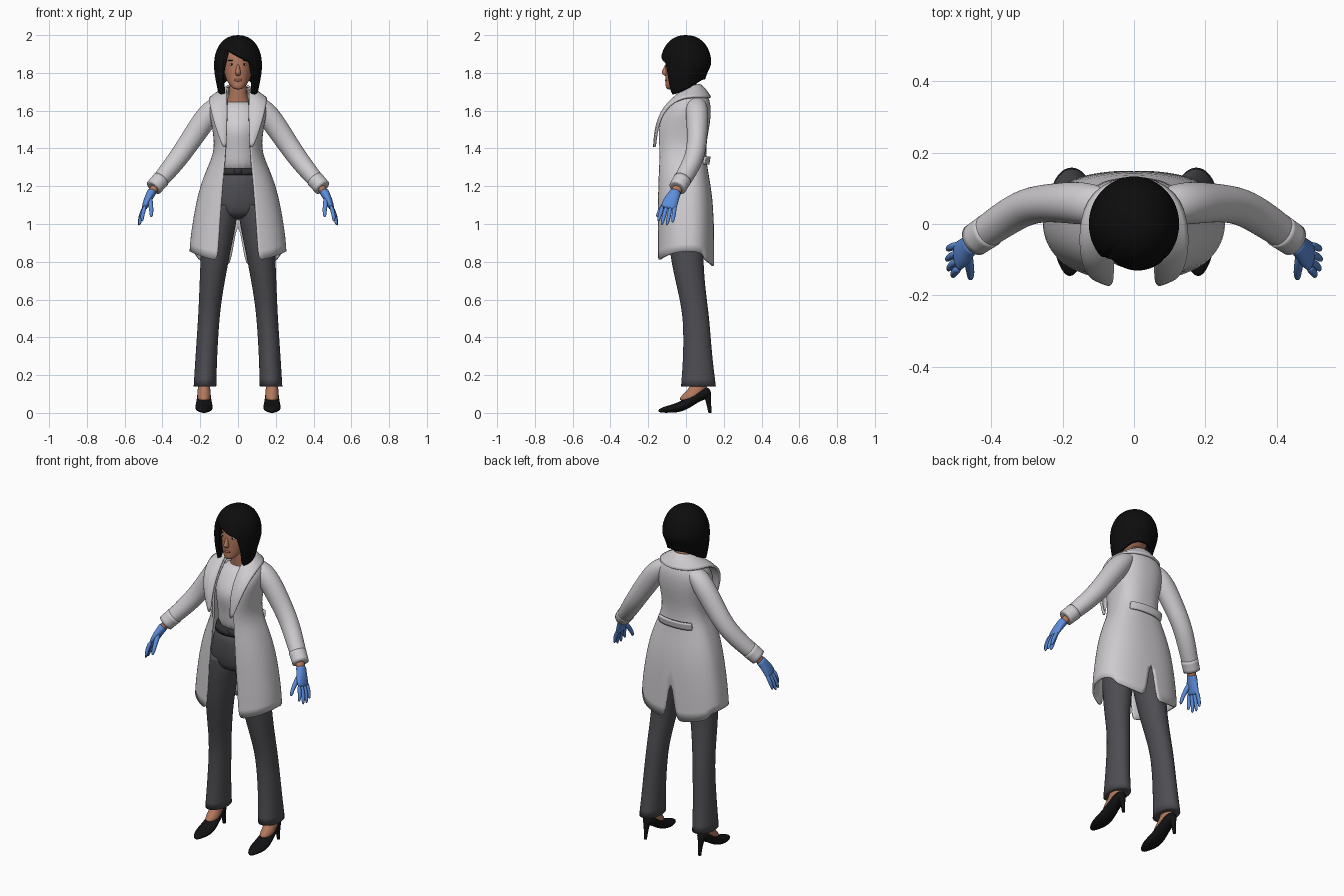
import bpy, bmesh, math
from mathutils import Vector

if "Cube" in bpy.data.objects:
    bpy.data.objects.remove(bpy.data.objects["Cube"])


def material(name, *rgb):
    m = bpy.data.materials.new(name)
    m.use_nodes = True
    m.diffuse_color = (*rgb, 1)
    m.node_tree.nodes["Principled BSDF"].inputs["Base Color"].default_value = (*rgb, 1)
    return m


COAT = material("coat_white", .62, .6, .62)
SHIRT = material("shirt_white", .64, .62, .64)
CLOTH = material("charcoal_cloth", .075, .075, .085)
BELT = material("belt_grey", .03, .03, .033)
SKIN = material("brown_skin", .46, .19, .11)
LIPS = material("lip_red", .34, .11, .08)
HAIR = material("black_hair", .004, .004, .004)
SHOE = material("black_leather", .006, .006, .007)
GLOVE = material("blue_glove", .11, .27, .72)
EYE = material("eye_white", .7, .7, .7)


def finish(name, bm, mat, sub=0, thick=0, offset=0, mirror=False):
    bmesh.ops.remove_doubles(bm, verts=bm.verts, dist=1e-5)
    bmesh.ops.recalc_face_normals(bm, faces=bm.faces)
    me = bpy.data.meshes.new(name)
    bm.to_mesh(me)
    bm.free()
    me.materials.append(mat)
    me.shade_smooth()
    ob = bpy.data.objects.new(name, me)
    bpy.context.collection.objects.link(ob)
    if mirror:
        ob.modifiers.new("Mirror", "MIRROR")
    if sub:
        s = ob.modifiers.new("Smooth", "SUBSURF")
        s.levels = s.render_levels = sub
    if thick:
        t = ob.modifiers.new("Thickness", "SOLIDIFY")
        t.thickness, t.offset = thick, offset
    return ob


def grid(name, rows, mat, ring=False, cap=False, crisp=False, **kw):
    """Skin rows of points; ring closes each row, cap fills both ends."""
    bm = bmesh.new()
    crease = bm.edges.layers.float.new("crease_edge")
    vs = [[bm.verts.new(p) for p in r] for r in rows]
    n = len(rows[0])
    for a, b in zip(vs, vs[1:]):
        for i in range(n if ring else n - 1):
            j = (i + 1) % n
            bm.faces.new((a[i], a[j], b[j], b[i]))
    if cap:
        for end in (vs[0], vs[-1]):
            f = bm.faces.new(end)
            if crisp:
                for e in f.edges:
                    e[crease] = 1
    return finish(name, bm, mat, **kw)


def loft(name, rings, mat, follow=False, ref=(0, 1, 0), side=1, n=14, crisp=False, sub=2):
    """Tube through (x, y, z, rx, ry) rings, level or turned to follow the path."""
    pts = [Vector((side * r[0], r[1], r[2])) for r in rings]
    rows = []
    for i, r in enumerate(rings):
        t = Vector((0, 0, 1))
        if follow:
            t = (pts[min(i + 1, len(pts) - 1)] - pts[max(i - 1, 0)]).normalized()
        u = Vector(ref)
        u = (u - t * u.dot(t)).normalized()
        v = u.cross(t)
        rows.append([pts[i] + v * r[3] * math.cos(a) + u * r[4] * math.sin(a)
                     for a in (math.tau * k / n for k in range(n))])
    return grid(name, rows, mat, ring=True, cap=True, crisp=crisp, sub=sub)


def ball(name, loc, scale, mat):
    bm = bmesh.new()
    bmesh.ops.create_uvsphere(bm, u_segments=16, v_segments=10, radius=1)
    for v in bm.verts:
        v.co = Vector(c * s + l for c, s, l in zip(v.co, scale, loc))
    return finish(name, bm, mat)


def smooth(a, b, x):
    x = min(1, max(0, (x - a) / (b - a)))
    return x * x * (3 - 2 * x)


# Head, neck and face
loft("head", [(0, -.085, 1.712, .018, .016), (0, -.072, 1.725, .036, .037),
              (0, -.045, 1.75, .056, .063), (0, -.02, 1.78, .069, .09),
              (0, -.008, 1.82, .077, .102), (0, -.003, 1.86, .079, .107),
              (0, 0, 1.91, .076, .102), (0, .005, 1.96, .05, .07)], SKIN, n=20)
loft("neck", [(0, .035, 1.58, .085, .06), (0, .03, 1.635, .068, .052),
              (0, .02, 1.67, .048, .045), (0, .01, 1.78, .046, .05)], SKIN)
loft("nose", [(0, -.1, 1.85, .007, .008), (0, -.108, 1.82, .01, .014),
              (0, -.112, 1.8, .017, .021), (0, -.104, 1.783, .012, .01)], SKIN)
ball("lips", (0, -.103, 1.762), (.022, .008, .008), LIPS)
for s, tag in ((1, "left"), (-1, "right")):
    ball(tag + "_eye", (s * .033, -.094, 1.845), (.014, .007, .006), EYE)
    ball(tag + "_iris", (s * .033, -.0985, 1.845), (.005, .004, .005), HAIR)
    ball(tag + "_eyebrow", (s * .035, -.095, 1.866), (.02, .006, .003), HAIR)

# Bob hair: a dome whose lower edge drops around the face and rises at the nape
def hair_point(s, t):
    a = abs(t)
    curtain = 1.685 + .08 * smooth(.8, 2.8, a)
    edge = 1.89 - .06 * math.sin(t)
    low = edge + (curtain - edge) * smooth(.66, .84, a)
    z = 2 - (2 - low) * s ** 1.7
    if z > 1.84:
        r = (1 - ((z - 1.84) / .16) ** 2.2) ** (1 / 2.2)
    else:
        r = 1 - .14 * ((1.84 - z) / .15) ** 2
    r *= 1 - .22 * smooth(.75, 1, s) * smooth(1, 2.6, a)
    return (.127 * r * math.sin(t), -.135 * r * math.cos(t), z)


turns = [math.tau * i / 72 - math.pi for i in range(72)]
grid("bob_hair", [[hair_point(k / 16, t) for t in turns] for k in range(17)],
     HAIR, ring=True, sub=1, thick=.022, offset=-1)

# Shirt and trousers
loft("shirt", [(0, -.005, 1.26, .115, .1), (0, -.01, 1.38, .105, .097),
               (0, -.015, 1.47, .113, .116), (0, -.01, 1.53, .118, .116),
               (0, .01, 1.6, .125, .09), (0, .025, 1.655, .07, .062)], SHIRT, n=20)
loft("trouser_hips", [(0, 0, 1.285, .12, .105), (0, 0, 1.2, .15, .117),
                      (0, 0, 1.1, .17, .115), (0, .005, 1.02, .14, .095)], CLOTH, n=20)
loft("belt", [(0, -.002, 1.26, .129, .113), (0, -.002, 1.295, .123, .108)],
     BELT, n=32, crisp=True, sub=1)
ball("belt_buckle", (0, -.111, 1.278), (.022, .008, .015), BELT)

# Coat body: half shell with front opening, shaped hem and back vent
E = .85


def oval(rx, yf, yb, t):
    c = math.cos(t)
    return (rx * max(0, math.sin(t)) ** E,
            .015 + ((yf if c > 0 else yb) - .015) * abs(c) ** E)


# height, half width, front y, back y, half opening, half vent
coat_rows = [(.8, .252, -.155, .145, .108, .042), (.9, .247, -.153, .145, .102, .024),
             (1.03, .232, -.152, .142, .094, 0), (1.15, .21, -.152, .135, .085, 0),
             (1.26, .175, -.15, .115, .076, 0), (1.34, .137, -.15, .102, .068, 0),
             (1.4, .122, -.153, .102, .065, 0), (1.46, .124, -.157, .108, .063, 0),
             (1.53, .136, -.148, .122, .06, 0), (1.6, .15, -.115, .128, .056, 0),
             (1.655, .138, -.062, .122, .055, 0), (1.695, .095, -.022, .1, .052, 0),
             (1.72, .064, 0, .08, .05, 0)]
rows = []
for z, rx, yf, yb, gap, vent in coat_rows:
    start = math.asin((gap / rx) ** (1 / E))
    end = math.pi - math.asin((vent / rx) ** (1 / E))
    row = []
    for k in range(21):
        t = start + (end - start) * k / 20
        dip = smooth(1.05, .8, z) if z > .8 else 1
        dip = max(0, min(1, (1.03 - z) / .23))
        x, y = oval(rx, yf, yb, t)
        row.append((0 if k == 20 and not vent else x, y,
                    z + dip * (.055 * math.sin(t) ** 2 - .025 * (t > 2.2))))
    rows.append(row)
grid("coat_body", rows, COAT, sub=1, thick=.01, mirror=True)

# Collar with lapels
inner = [(.066, -.162, 1.4), (.06, -.158, 1.5), (.057, -.12, 1.605),
         (.06, -.03, 1.705), (.06, .045, 1.735), (0, .085, 1.738)]
outer = [(.076, -.164, 1.4), (.118, -.155, 1.51), (.146, -.112, 1.615),
         (.155, -.02, 1.675), (.125, .095, 1.67), (0, .145, 1.668)]
middle = [((Vector(a) + Vector(b)) / 2 + Vector((0, -.008, .012))) for a, b in zip(inner, outer)]
for p in (middle[-1],):
    p.x, p.y = 0, p.y + .012
grid("coat_collar", [inner, middle, outer], COAT, sub=2, thick=.012, mirror=True)

# Half belt across the back of the coat
band = [[oval(.15, -.15, .121, math.pi - .75 * k / 8) for k in range(9)] for _ in range(3)]
grid("coat_back_belt", [[(x if k else 0, y + .004 * (z - 1), 1.315 + .021 * z)
                         for k, (x, y) in enumerate(r)] for z, r in enumerate(band)],
     COAT, sub=1, thick=.012, mirror=True)

# Limbs
for s, tag in ((1, "left_"), (-1, "right_")):
    loft(tag + "sleeve", [(.08, .05, 1.645, .035, .05), (.12, .055, 1.622, .054, .06),
                          (.165, .06, 1.57, .064, .062), (.23, .06, 1.475, .06, .055),
                          (.3, .053, 1.37, .055, .053), (.37, .01, 1.28, .05, .052),
                          (.44, -.04, 1.2, .042, .045)], COAT, follow=True, side=s, crisp=True)
    loft(tag + "cuff", [(.407, -.018, 1.237, .048, .05), (.447, -.045, 1.192, .046, .048)],
         COAT, follow=True, side=s, crisp=True)
    loft(tag + "wrist", [(.43, -.035, 1.21, .026, .03), (.465, -.062, 1.15, .022, .028)],
         SKIN, follow=True, side=s)
    # Gloved hand
    loft(tag + "glove_palm", [(.452, -.052, 1.178, .027, .033), (.462, -.06, 1.16, .024, .031),
                              (.477, -.077, 1.13, .022, .04), (.492, -.09, 1.095, .017, .044),
                              (.497, -.094, 1.08, .012, .038)], GLOVE, follow=True, side=s)
    tips = [("index", -.148, 1.012, .507), ("middle", -.13, .992, .522),
            ("ring", -.102, .99, .526), ("little", -.072, 1.005, .524)]
    for k, (finger, y, z, x) in enumerate(tips):
        y0 = -.124 + k * .022
        loft(tag + "glove_" + finger, [(.49, y0, 1.1, .013, .012),
             ((.495 + x) / 2 + .006, (y0 + y) / 2, (1.09 + z) / 2, .012, .012),
             (x, y, z, .008, .008)], GLOVE, follow=True, side=s, n=8)
    loft(tag + "glove_thumb", [(.467, -.08, 1.145, .016, .018), (.462, -.118, 1.1, .014, .014),
                               (.458, -.142, 1.065, .012, .012), (.46, -.155, 1.035, .008, .008)],
         GLOVE, follow=True, side=s, n=8)
    # Trouser leg, foot and heeled shoe
    loft(tag + "trouser_leg", [(.088, 0, 1.1, .085, .105), (.095, 0, 1.03, .092, .105),
                               (.107, 0, .95, .088, .098), (.125, .005, .8, .075, .086),
                               (.145, .035, .62, .062, .073), (.155, .055, .5, .057, .07),
                               (.168, .062, .3, .058, .077), (.175, .066, .14, .061, .094)],
         CLOTH, side=s, n=18, crisp=True)
    loft(tag + "foot", [(.18, .075, .2, .034, .045), (.18, .07, .14, .033, .044),
                        (.18, .042, .1, .036, .058), (.18, .005, .06, .038, .06)], SKIN, side=s)
    loft(tag + "shoe", [(.18, .13, .118, .014, .018), (.18, .102, .108, .036, .036),
                        (.18, .05, .083, .038, .029), (.18, 0, .045, .044, .029),
                        (.18, -.05, .025, .05, .026), (.18, -.105, .018, .038, .018),
                        (.18, -.148, .01, .012, .01)],
         SHOE, follow=True, ref=(0, 0, 1), side=s)
    loft(tag + "shoe_heel", [(.18, .107, .11, .028, .026), (.18, .118, .07, .014, .015),
                             (.18, .127, 0, .009, .009)], SHOE, side=s, n=10, crisp=True)
